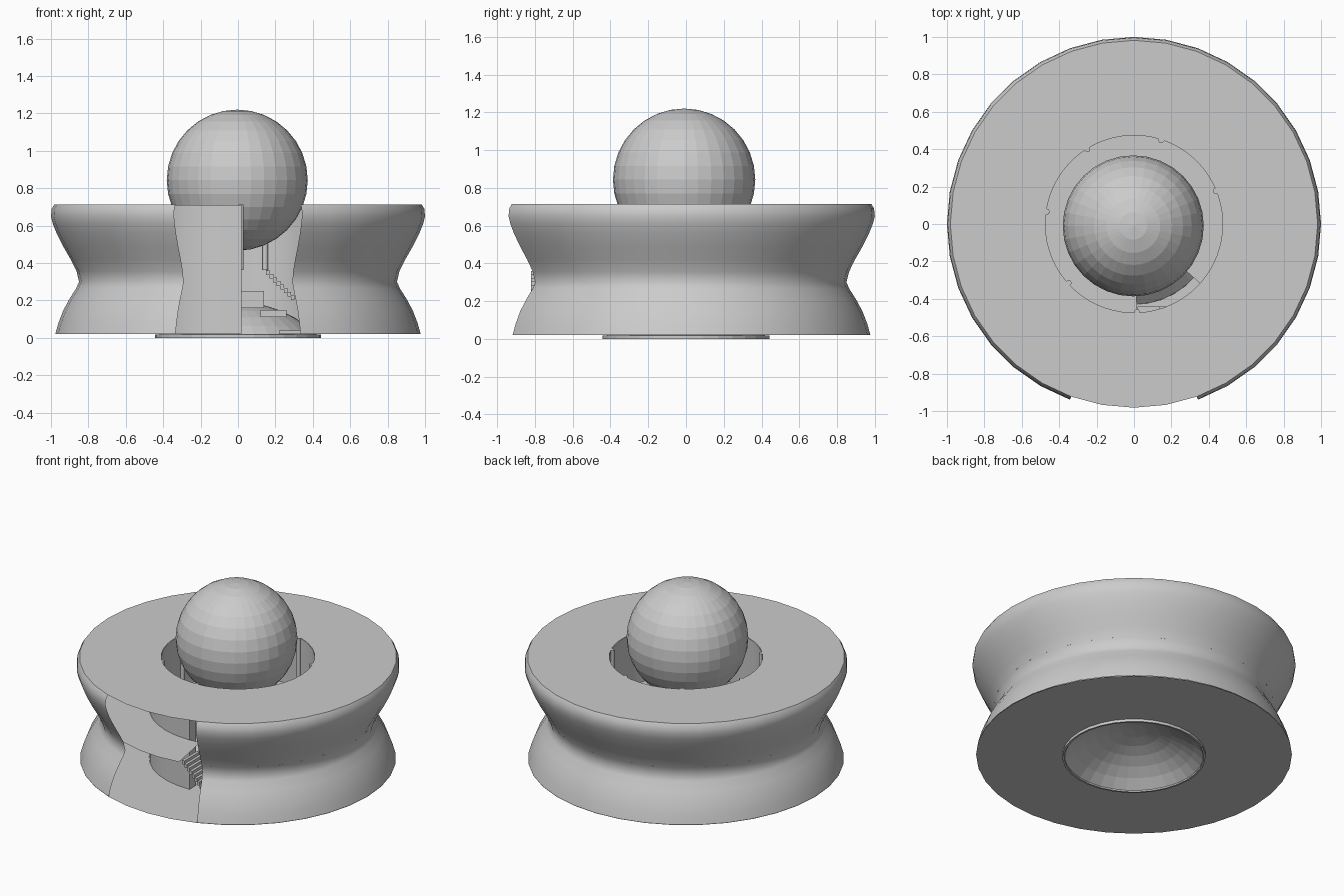
import bpy, bmesh, math

if "Cube" in bpy.data.objects:
    bpy.data.objects.remove(bpy.data.objects["Cube"])


def finish(name, bm, smooth=None):
    bmesh.ops.remove_doubles(bm, verts=bm.verts, dist=1e-5)
    bmesh.ops.recalc_face_normals(bm, faces=bm.faces)
    me = bpy.data.meshes.new(name)
    bm.to_mesh(me)
    bm.free()
    ob = bpy.data.objects.new(name, me)
    bpy.context.collection.objects.link(ob)
    if smooth:
        bpy.ops.object.select_all(action='DESELECT')
        ob.select_set(True)
        bpy.context.view_layer.objects.active = ob
        bpy.ops.object.shade_smooth_by_angle(angle=math.radians(smooth))
    return ob


def lathe(name, profile, a0=0, a1=360, segs=36, closed=False, smooth=None):
    """Revolve (radius, z) points between two angles in degrees."""
    bm = bmesh.new()
    rows = []
    for i in range(segs + 1):
        a = math.radians(a0 + (a1 - a0) * i / segs)
        rows.append([bm.verts.new((r * math.cos(a), r * math.sin(a), z)) for r, z in profile])
    n = len(profile)
    for r0, r1 in zip(rows, rows[1:]):
        for j in range(n if closed else n - 1):
            k = (j + 1) % n
            bm.faces.new((r0[j], r1[j], r1[k], r0[k]))
    if closed and a1 - a0 < 360:
        bm.faces.new(rows[0])
        bm.faces.new(rows[-1])
    bmesh.ops.dissolve_degenerate(bm, edges=bm.edges, dist=1e-6)
    return finish(name, bm, smooth)


def box(name, lo, hi):
    bm = bmesh.new()
    bmesh.ops.create_cube(bm, size=1)
    for v in bm.verts:
        v.co = [(a + b) / 2 + c * (b - a) for a, b, c in zip(lo, hi, v.co)]
    return finish(name, bm)


# waisted outer wall, open at the front
lathe("outer_wall", [(.977, .02), (.96, .08), (.935, .145), (.90, .21), (.865, .265),
                     (.85, .30), (.863, .355), (.895, .42), (.935, .49), (.97, .56),
                     (.99, .61), (1.0, .65), (.996, .69), (.982, .714)],
      -70, 250, 32, smooth=40)

# top, bottom and middle decks
lathe("top_deck", [(.475, .714), (.982, .714)])
lathe("bottom_deck", [(.43, .018), (.977, .018)])
lathe("middle_deck_outer", [(.55, .36), (.865, .36)], -68, 280, 35)
lathe("middle_deck_inner", [(0, .36), (.475, .36)], -42, 272, 32)

# inner drum with a doorway at the front right
lathe("inner_drum", [(.475, .71), (.55, .71), (.55, .022), (.475, .022)],
      -42, 272, 32, closed=True, smooth=30)

# slim posts along the drum wall
for i in range(6):
    a = math.radians(22 + 50 * i)
    bm = bmesh.new()
    bmesh.ops.create_cone(bm, cap_ends=True, segments=10, radius1=.015, radius2=.015, depth=.35)
    bmesh.ops.translate(bm, verts=bm.verts, vec=(.47 * math.cos(a), .47 * math.sin(a), .537))
    finish(f"post_{i + 1}", bm, 40)

# shallow dome hollowed into the underside, with its foot rim
R = (.43 ** 2 + .18 ** 2) / (2 * .18)
top = math.asin(.43 / R)
cap = [(R * math.sin(top * t / 6), .19 - R + R * math.cos(top * t / 6)) for t in range(7)]
lathe("base_dome", cap, segs=32)
lathe("foot_rim", [(.43, .01), (.43, 0), (.443, 0), (.443, .018)], segs=32)

# narrow stair down from the middle deck
for i in range(8):
    x, z = .15 + i * .019, .36 - i * .019
    box(f"stair_step_{i + 1}", (x, -.82, z - .025), (x + .02, -.66, z))

# coarse steps inside the doorway
for i, (x0, x1, z0, z1) in enumerate([(.02, .14, .16, .25), (.12, .26, .11, .15), (.22, .34, .02, .04)]):
    box(f"door_step_{i + 1}", (x0, -.54, z0), (x1, -.44, z1))

# faceted ball
bm = bmesh.new()
bmesh.ops.create_uvsphere(bm, u_segments=32, v_segments=16, radius=.377)
bmesh.ops.translate(bm, verts=bm.verts, vec=(-.004, -.01, .843))
finish("ball", bm)
